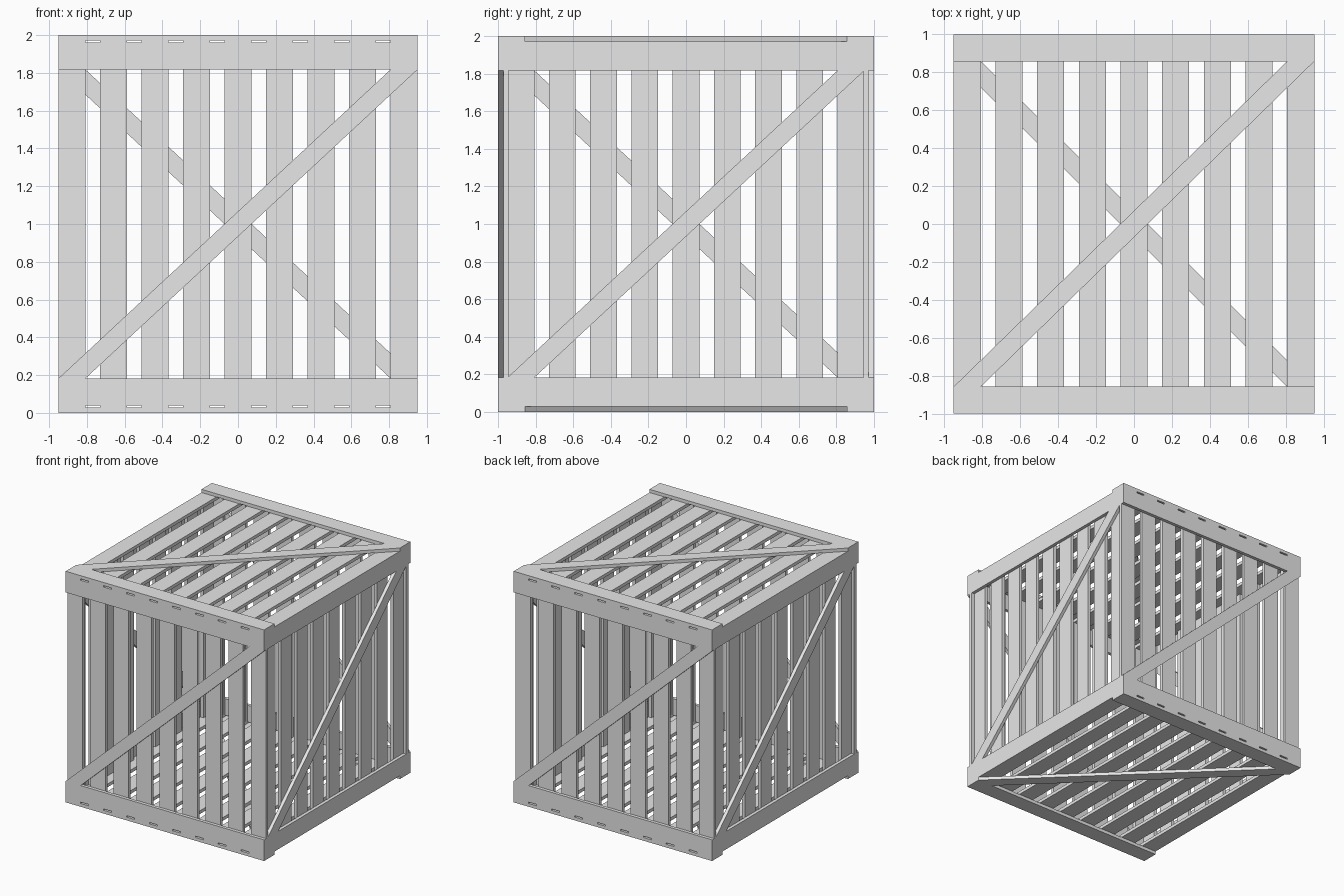
import bpy
import bmesh
from math import radians
from mathutils import Matrix, Vector

cube = bpy.data.objects.get("Cube")
if cube:
    bpy.data.objects.remove(cube)

WIDTH = 1.9       # width of every panel
BOARD = 0.143     # board width
THICK = 0.028     # board thickness
SLATS = 9

wood = bpy.data.materials.new("plain grey")
wood.use_nodes = True
grey = (0.8, 0.8, 0.8, 1)
wood.diffuse_color = grey
wood.node_tree.nodes["Principled BSDF"].inputs["Base Color"].default_value = grey


def board(name, outline, depth, matrix):
    """Extrude an x-z outline inwards from the given depth."""
    bm = bmesh.new()
    face = bm.faces.new([bm.verts.new((x, depth, z)) for x, z in outline])
    grown = bmesh.ops.extrude_face_region(bm, geom=[face])["geom"]
    moved = [g for g in grown if isinstance(g, bmesh.types.BMVert)]
    bmesh.ops.translate(bm, verts=moved, vec=Vector((0, THICK, 0)))
    bmesh.ops.recalc_face_normals(bm, faces=bm.faces)
    mesh = bpy.data.meshes.new(name)
    bm.to_mesh(mesh)
    bm.free()
    mesh.materials.append(wood)
    obj = bpy.data.objects.new(name, mesh)
    obj.matrix_world = matrix
    bpy.context.collection.objects.link(obj)


def rectangle(x0, x1, z0, z1):
    return [(x0, z0), (x1, z0), (x1, z1), (x0, z1)]


def panel(name, height, offset, rotation):
    """Slatted panel with end rails and a diagonal brace, facing -y before rotation."""
    matrix = Matrix.Translation((0, 0, 1)) @ rotation
    w, h = WIDTH / 2, height / 2
    inner = h - BOARD
    # Slats behind the rails
    pitch = (WIDTH - BOARD) / (SLATS - 1)
    for i in range(SLATS):
        x = -w + i * pitch
        board(f"{name}_slat_{i + 1}", rectangle(x, x + BOARD, -h, h), THICK - offset, matrix)
    # End rails
    board(f"{name}_low_rail", rectangle(-w, w, -h, -inner), -offset, matrix)
    board(f"{name}_high_rail", rectangle(-w, w, inner, h), -offset, matrix)
    # Diagonal brace between the rails
    brace = [(-w, -inner), (BOARD - w, -inner), (w, inner), (w - BOARD, inner)]
    board(f"{name}_brace", brace, -offset, matrix)


# Four walls
for name, angle, offset in (("front", 0, 1), ("right", 90, 0.95),
                            ("back", 180, 1), ("left", 270, 0.95)):
    panel(name, 1.92, offset, Matrix.Rotation(radians(angle), 4, "Z"))

# Lid and floor
lid = Matrix.Rotation(radians(-90), 4, "X")
panel("lid", 2, 1, lid)
panel("floor", 2, 1, Matrix.Rotation(radians(180), 4, "Y") @ lid)
